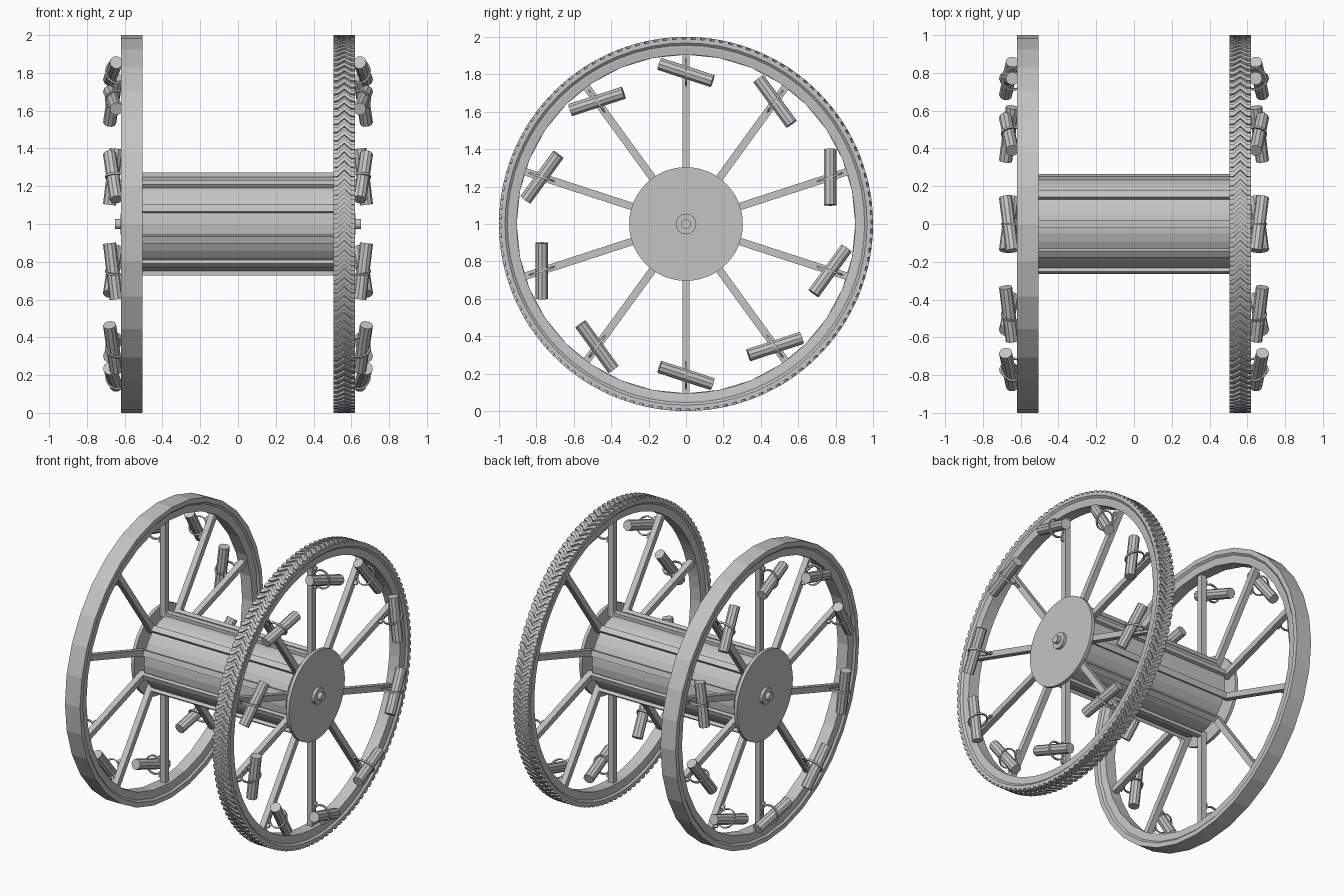
import bpy, bmesh, math
from mathutils import Matrix, Vector

if "Cube" in bpy.data.objects:
    bpy.data.objects.remove(bpy.data.objects["Cube"])

grey = bpy.data.materials.new("plain grey")
grey.diffuse_color = (0.55, 0.55, 0.55, 1)
grey.use_nodes = True
grey.node_tree.nodes["Principled BSDF"].inputs["Base Color"].default_value = grey.diffuse_color
CENTRE = Matrix.Translation((0, 0, 1))
MIRROR = Matrix.Scale(-1, 4, (1, 0, 0))
TEN = [2 * math.pi * i / 10 for i in range(10)]


def turn(a):
    """Swing a part from the top of the wheel clockwise (towards +y) by a."""
    return CENTRE @ Matrix.Rotation(-a, 4, 'X')


def finish(name, bm, mirrored=False):
    if mirrored:
        copy = bmesh.ops.duplicate(bm, geom=bm.verts[:] + bm.edges[:] + bm.faces[:])
        verts = [g for g in copy["geom"] if isinstance(g, bmesh.types.BMVert)]
        bmesh.ops.transform(bm, matrix=MIRROR, verts=verts)
    bmesh.ops.recalc_face_normals(bm, faces=bm.faces[:])
    me = bpy.data.meshes.new(name)
    bm.to_mesh(me)
    bm.free()
    me.materials.append(grey)
    ob = bpy.data.objects.new(name, me)
    bpy.context.collection.objects.link(ob)
    return ob


def box(bm, lo, hi, m):
    lo, hi = Vector(lo), Vector(hi)
    mat = m @ Matrix.Translation((lo + hi) / 2) @ Matrix.Diagonal((*(hi - lo), 1))
    bmesh.ops.create_cube(bm, size=1, matrix=mat)


def lathe(bm, profile, n, m):
    """Revolve a closed (x, radius) profile around the x axis."""
    rings = []
    for i in range(n):
        a = 2 * math.pi * i / n
        rings.append([bm.verts.new(m @ Vector((x, r * math.sin(a), r * math.cos(a))))
                      for x, r in profile])
    k = len(profile)
    for i in range(n):
        p, q = rings[i], rings[(i + 1) % n]
        for j in range(k):
            bm.faces.new((p[j], p[(j + 1) % k], q[(j + 1) % k], q[j]))


def rod(bm, x0, x1, r, n, m=CENTRE):
    """Capped cylinder along the x axis."""
    mat = m @ Matrix.Translation(((x0 + x1) / 2, 0, 0)) @ Matrix.Rotation(math.pi / 2, 4, 'Y')
    bmesh.ops.create_cone(bm, cap_ends=True, segments=n, radius1=r, radius2=r,
                          depth=x1 - x0, matrix=mat)


# Rims: plain on the left, treaded on the right
WX, HW = 0.5625, 0.0575


def rim(name, x, outer, n):
    half = [(HW, outer), (HW, 0.968), (0.046, 0.955), (0.046, 0.945), (0.04, 0.905)]
    profile = half + [(-a, r) for a, r in reversed(half)]
    bm = bmesh.new()
    lathe(bm, [(x + a, r) for a, r in profile], n, CENTRE)
    finish(name, bm)


rim("left_rim", -WX, 1.0, 32)
rim("right_rim", WX, 0.989, 64)

# Chevron tread on the right rim
bm = bmesh.new()
COUNT = 124
pitch = 2 * math.pi / COUNT
for i in range(COUNT):
    cols = []
    for fx, off in ((-1, 0), (-0.6, 0.05), (0, 0.75), (0.6, 0.05), (1, 0)):
        col = []
        for da, r in ((0, 0.982), (0, 1.0), (0.55, 1.0), (0.55, 0.982)):
            a = (i + off + da) * pitch
            col.append(bm.verts.new((WX + fx * HW, r * math.sin(a), 1 + r * math.cos(a))))
        cols.append(col)
    for p, q in zip(cols, cols[1:]):
        for j in range(4):
            bm.faces.new((p[j], p[(j + 1) % 4], q[(j + 1) % 4], q[j]))
    bm.faces.new(cols[0])
    bm.faces.new(cols[-1])
finish("tyre_tread", bm)

# Spokes on both wheels
bm = bmesh.new()
for a in TEN:
    box(bm, (0.54, -0.02, 0.235), (0.58, 0.02, 0.925), turn(a))
finish("spokes", bm, True)

# Drum with the bars that join opposite spokes
bm = bmesh.new()
rod(bm, -0.54, 0.54, 0.252, 32)
finish("drum", bm)
bm = bmesh.new()
for a in TEN:
    box(bm, (-0.57, -0.02, 0.235), (0.57, 0.02, 0.272), turn(a))
finish("drum_bars", bm)

# Hub discs and axle ends
bm = bmesh.new()
rod(bm, 0.58, 0.602, 0.304, 48)
finish("hub_discs", bm, True)
bm = bmesh.new()
rod(bm, 0.595, 0.622, 0.055, 24)
rod(bm, 0.595, 0.65, 0.026, 16)
finish("axle_ends", bm, True)

# Thruster tubes, tilted inward and outward, each held by a strap
tubes, straps = bmesh.new(), bmesh.new()
for a in TEN:
    place = turn(a) @ Matrix.Translation((0.662, 0, 0.81))
    aim = Vector((0.12, math.cos(math.radians(18)), -math.sin(math.radians(18))))
    aim = aim.to_track_quat('X', 'Z').to_matrix().to_4x4()
    rod(tubes, -0.15, 0.15, 0.035, 10, place @ aim)
    # strap loop lies across the tube, in the plane of the spoke
    loop = place @ Matrix.Translation((-0.022, 0, 0)) @ Matrix.Diagonal((1.1, 1, 1.15, 1)) \
        @ Matrix.Rotation(math.pi / 2, 4, 'Z')
    lathe(straps, [(-0.006, 0.05), (0.006, 0.05), (0.006, 0.058), (-0.006, 0.058)], 16, loop)
    # small feet that fix the strap to the spoke
    for z in (-0.075, 0.05):
        box(straps, (-0.085, -0.006, z), (-0.06, 0.006, z + 0.025), place)
finish("thruster_tubes", tubes, True)
finish("thruster_straps", straps, True)
